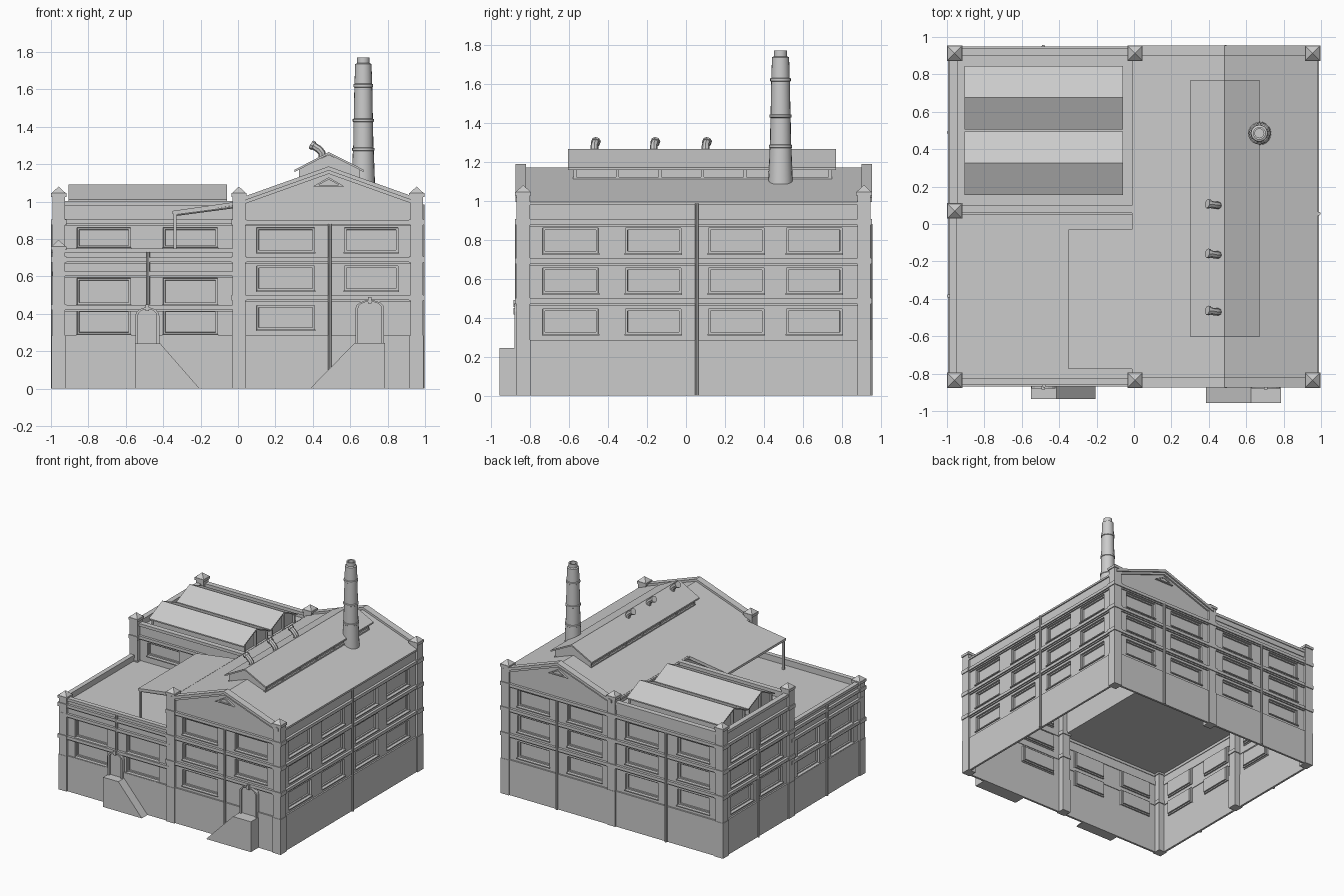
import bpy, bmesh, math

if "Cube" in bpy.data.objects:
    bpy.data.objects.remove(bpy.data.objects["Cube"])

FRONT, BACK, LEFT, RIGHT, MID = -0.85, 0.93, -0.975, 0.97, 0.07
ROWS = [(0.315, 0.445), (0.525, 0.655), (0.73, 0.86)]
LOWROWS = [(0.29, 0.42), (0.45, 0.59)]


def finish(name, bm):
    me = bpy.data.meshes.new(name)
    bm.to_mesh(me)
    bm.free()
    ob = bpy.data.objects.new(name, me)
    bpy.context.collection.objects.link(ob)
    return ob


def prism(name, pts, axis, a, b):
    """Extrude a profile; axis y takes (x, z) points, axis x takes (y, z)."""
    bm = bmesh.new()
    co = (lambda p, d: (p[0], d, p[1])) if axis == 'y' else (lambda p, d: (d, p[0], p[1]))
    va = [bm.verts.new(co(p, a)) for p in pts]
    vb = [bm.verts.new(co(p, b)) for p in pts]
    bm.faces.new(va)
    bm.faces.new(vb[::-1])
    for i in range(len(pts)):
        j = (i + 1) % len(pts)
        bm.faces.new((va[j], va[i], vb[i], vb[j]))
    bmesh.ops.recalc_face_normals(bm, faces=bm.faces)
    return finish(name, bm)


def box(name, x0, x1, y0, y1, z0, z1):
    return prism(name, [(x0, z0), (x1, z0), (x1, z1), (x0, z1)], 'y', y0, y1)


def sheet(name, pts, axis, a, b, t):
    """Thin roof following an open profile."""
    return prism(name, pts + [(u, z - t) for u, z in reversed(pts)], axis, a, b)


def strip(name, axis, pos, sign, u0, u1, z0, z1, depth):
    """Box standing proud of a wall plane."""
    d0, d1 = sorted((pos - sign * 0.005, pos + sign * depth))
    return box(name, u0, u1, d0, d1, z0, z1) if axis == 'x' else box(name, d0, d1, u0, u1, z0, z1)


def wall(name, axis, pos, sign, u0, u1, z0, z1, cols, rows, bands=(), skip=(), plinth=True):
    """Single-sheet wall with recessed windows, sills, string courses and plinth."""
    us = sorted([u0, u1] + [u for c in cols for u in c])
    zs = sorted([z0, z1] + [z for r in rows for z in r])
    bm = bmesh.new()
    grid = [[bm.verts.new((u, pos, z) if axis == 'x' else (pos, u, z)) for z in zs] for u in us]
    wins = []
    for i in range(len(us) - 1):
        for j in range(len(zs) - 1):
            q = [grid[i][j], grid[i + 1][j], grid[i + 1][j + 1], grid[i][j + 1]]
            if (axis == 'x') == (sign > 0):
                q.reverse()
            f = bm.faces.new(q)
            if i % 2 and j % 2 and (i // 2, j // 2) not in skip:
                wins.append(f)
                strip(name + "_sill", axis, pos, sign, us[i] - 0.005, us[i + 1] + 0.005,
                      zs[j] - 0.008, zs[j], 0.01)
    bm.normal_update()
    for t, d in ((0.001, -0.015), (0.014, 0), (0.001, -0.012)):
        bmesh.ops.inset_individual(bm, faces=wins, thickness=t, depth=d)
    finish(name, bm)
    for z in bands:
        strip(name + "_string_course", axis, pos, sign, u0, u1, z - 0.012, z + 0.012, 0.02)
        strip(name + "_string_course_lower", axis, pos, sign, u0, u1, z - 0.022, z - 0.012, 0.01)
    if plinth:
        strip(name + "_plinth", axis, pos, sign, u0, u1, 0, 0.285, 0.012)


def pillar(x, y, top, collars):
    """Corner pier with wider foot, collars and pyramid cap."""
    def block(part, r, z0, z1):
        box("pier_" + part, x - r, x + r, y - r, y + r, z0, z1)
    block("shaft", 0.034, 0, top)
    block("foot", 0.037, 0, 0.285)
    for z in collars:
        block("collar", 0.041, z - 0.015, z + 0.015)
    block("cap", 0.041, top - 0.015, top + 0.005)
    bm = bmesh.new()
    base = [bm.verts.new((x + a * 0.038, y + b * 0.038, top + 0.005))
            for a, b in ((-1, -1), (1, -1), (1, 1), (-1, 1))]
    tip = bm.verts.new((x, y, top + 0.04))
    for i in range(4):
        bm.faces.new((base[i], base[(i + 1) % 4], tip))
    finish("pier_pyramid", bm)


def tube(name, pts, r):
    cu = bpy.data.curves.new(name, 'CURVE')
    cu.dimensions, cu.bevel_depth, cu.bevel_resolution, cu.use_fill_caps = '3D', r, 2, True
    sp = cu.splines.new('POLY')
    sp.points.add(len(pts) - 1)
    for p, c in zip(sp.points, pts):
        p.co = (*c, 1)
    ob = bpy.data.objects.new(name, cu)
    bpy.context.collection.objects.link(ob)
    bpy.ops.object.select_all(action='DESELECT')
    ob.select_set(True)
    bpy.context.view_layer.objects.active = ob
    bpy.ops.object.convert(target='MESH')
    bpy.ops.object.shade_smooth_by_angle()


def door(cx, z0, w, h):
    """Arched door with surround and keystone on the front wall."""
    def arch(r, spring):
        return [(cx - r, z0)] + [(cx - r * math.cos(math.pi * i / 8), spring + 0.035 * r / w * 2 *
                                  math.sin(math.pi * i / 8)) for i in range(9)] + [(cx + r, z0)]
    inner, outer = arch(w / 2, z0 + h), arch(w / 2 + 0.014, z0 + h)
    prism("door_panel", inner, 'y', FRONT - 0.014, FRONT)
    prism("door_surround", outer + inner[::-1], 'y', FRONT - 0.03, FRONT)
    box("door_keystone", cx - 0.01, cx + 0.01, FRONT - 0.036, FRONT, z0 + h + 0.025, z0 + h + 0.06)


# Outer walls, open underneath
TALL = (0.485, 0.69, 0.89)
HALL, WING = [(0.10, 0.41), (0.57, 0.855)], [(-0.86, -0.575), (-0.40, -0.11)]
wall("hall_front_wall", 'x', FRONT, -1, 0, RIGHT, 0, 0.99, HALL, ROWS, TALL, skip={(1, 0)})
wall("hall_back_wall", 'x', BACK, 1, 0, RIGHT, 0, 0.99, HALL, ROWS, TALL)
wall("hall_right_wall", 'y', RIGHT, 1, FRONT, BACK, 0, 0.99,
     [(-0.735, -0.45), (-0.31, -0.025), (0.115, 0.40), (0.515, 0.80)], ROWS, TALL)
wall("hall_left_wall", 'y', 0, -1, FRONT, BACK, 0.69, 1.0, [], [], plinth=False)
wall("wing_back_wall", 'x', BACK, 1, LEFT, 0, 0, 0.99, WING, ROWS, TALL)
wall("wing_left_wall", 'y', LEFT, -1, MID, BACK, 0, 0.99, [(0.16, 0.44), (0.54, 0.82)], ROWS, TALL)
wall("wing_front_wall", 'x', MID, -1, LEFT, 0, 0.69, 0.99, WING, [(0.755, 0.86)], (0.895,), plinth=False)
wall("low_front_wall", 'x', FRONT, -1, LEFT, 0, 0, 0.74, WING, LOWROWS, (0.435, 0.615, 0.69))
wall("low_left_wall", 'y', LEFT, -1, FRONT, MID, 0, 0.74,
     [(-0.74, -0.46), (-0.31, -0.03)], LOWROWS, (0.435, 0.615, 0.69))

# Piers
for x, y in ((0.005, -0.835), (0.955, -0.835), (0.005, 0.913), (0.955, 0.913), (-0.959, 0.913), (-0.959, MID)):
    pillar(x, y, 1.04, TALL)
pillar(-0.959, -0.835, 0.755, (0.435, 0.69))

# Hall roof, open canopy over the low roof
sheet("hall_roof", [(-0.01, 0.995), (0.485, 1.17), (0.985, 0.992)], 'y', FRONT, BACK, 0.015)
sheet("canopy_roof", [(-0.35, 0.95), (0, 1.0)], 'y', -0.775, -0.03, 0.018)
for y in (-0.765, -0.04):
    box("canopy_post", -0.345, -0.33, y - 0.008, y + 0.008, 0.69, 0.94)
    tube("canopy_beam", [(-0.34, y, 0.93), (0, y, 0.975)], 0.008)

# Gable ends with stepped coping and triangular vent
for y, s in ((FRONT, -1), (BACK, 1)):
    inner = y - s * 0.03
    prism("gable", [(0, 0.985), (RIGHT, 0.985), (0.485, 1.17)], 'y', y, inner)
    sheet("gable_coping", [(0, 1.015), (0.485, 1.188), (RIGHT, 1.015)], 'y', y + s * 0.025, inner, 0.022)
    sheet("gable_moulding", [(0, 0.993), (0.485, 1.166), (RIGHT, 0.993)], 'y', y + s * 0.013, inner, 0.018)
    tri, hole = [(0.40, 1.08), (0.485, 1.13), (0.57, 1.08)], [(0.43, 1.088), (0.485, 1.118), (0.54, 1.088)]
    prism("gable_vent", hole, 'y', y + s * 0.006, y)
    for i in range(3):
        j = (i + 1) % 3
        prism("gable_vent_frame", [tri[i], tri[j], hole[j], hole[i]], 'y', y + s * 0.015, y)

# Low roof and parapet
box("low_roof", LEFT, 0, FRONT, MID, 0.69, 0.70)
box("low_front_parapet", LEFT, 0, FRONT - 0.012, FRONT + 0.025, 0.728, 0.75)
box("low_left_parapet", LEFT - 0.012, LEFT + 0.025, FRONT, MID, 0.728, 0.75)
box("low_front_parapet_inner", LEFT, 0, FRONT + 0.005, FRONT + 0.02, 0.69, 0.73)
box("low_left_parapet_inner", LEFT + 0.005, LEFT + 0.02, FRONT, MID, 0.69, 0.73)

# Back wing roof, parapet and twin ridge skylights
box("wing_roof", LEFT, 0, MID, BACK, 0.94, 0.95)
for y, s in ((MID, -1), (BACK, 1)):
    ya, yb = sorted((y + s * 0.012, y - s * 0.03))
    box("wing_parapet", LEFT, 0, ya, yb, 0.98, 1.003)
    box("wing_parapet_inner", LEFT, 0, ya + 0.014, yb - 0.006, 0.94, 0.985)
box("wing_left_parapet", LEFT - 0.012, LEFT + 0.03, MID, BACK, 0.98, 1.003)
box("wing_left_parapet_inner", LEFT + 0.005, LEFT + 0.025, MID, BACK, 0.94, 0.985)
for y in (0.155, 0.505):
    prism("skylight_body", [(y + 0.02, 0.95), (y + 0.32, 0.95), (y + 0.32, 1.01),
                            (y + 0.17, 1.075), (y + 0.02, 1.01)], 'x', -0.88, -0.08)
    sheet("skylight_roof", [(y, 1.012), (y + 0.17, 1.09), (y + 0.34, 1.012)], 'x', -0.905, -0.06, 0.01)
    for x in (-0.888, -0.072):
        for u in (0.025, 0.17, 0.315):
            top = 1.075 if u == 0.17 else 1.01
            box("skylight_end_post", x - 0.008, x + 0.008, y + u - 0.007, y + u + 0.007, 0.95, top)

# Roof lantern with glazing bars and three bent vents
prism("lantern_body", [(0.335, 1.09), (0.335, 1.18), (0.485, 1.25), (0.64, 1.18), (0.64, 1.08)], 'y', -0.575, 0.745)
sheet("lantern_roof", [(0.303, 1.17), (0.485, 1.265), (0.672, 1.17)], 'y', -0.605, 0.77, 0.012)
for x in (0.333, 0.642):
    box("lantern_sill", x - 0.01, x + 0.01, -0.58, 0.75, 1.10, 1.122)
    for i in range(7):
        y = -0.57 + i * 1.31 / 6
        box("lantern_bar", x - 0.007, x + 0.007, y - 0.008, y + 0.008, 1.11, 1.175)
for y in (0.10, -0.165, -0.47):
    tube("roof_vent", [(0.452, y, 1.235), (0.448, y, 1.262), (0.432, y, 1.28), (0.395, y + 0.008, 1.303)], 0.02)
    tube("roof_vent_rim", [(0.405, y + 0.006, 1.297), (0.392, y + 0.009, 1.305)], 0.025)

# Chimney turned from a profile
bm = bmesh.new()
prof = [(0.063, 1.085), (0.056, 1.27), (0.06, 1.273), (0.06, 1.285), (0.054, 1.288), (0.052, 1.425),
        (0.057, 1.428), (0.057, 1.44), (0.051, 1.443), (0.048, 1.61), (0.053, 1.613), (0.053, 1.627),
        (0.047, 1.63), (0.044, 1.735), (0.034, 1.74), (0.034, 1.77), (0.024, 1.77), (0.024, 1.68), (0, 1.68)]
vs = [bm.verts.new((0.67 + r, 0.485, z)) for r, z in prof]
es = [bm.edges.new(e) for e in zip(vs, vs[1:])]
bmesh.ops.spin(bm, geom=vs + es, cent=(0.67, 0.485, 0), axis=(0, 0, 1), angle=math.tau, steps=20)
bmesh.ops.remove_doubles(bm, verts=bm.verts, dist=0.0005)
bmesh.ops.recalc_face_normals(bm, faces=bm.faces)
chimney = finish("chimney", bm)
bpy.ops.object.select_all(action='DESELECT')
chimney.select_set(True)
bpy.context.view_layer.objects.active = chimney
bpy.ops.object.shade_smooth_by_angle()

# Entrance ramps and doors
prism("right_entrance_ramp", [(0.385, 0), (0.785, 0), (0.785, 0.245), (0.625, 0.245)], 'y', -0.957, FRONT)
prism("left_entrance_ramp", [(-0.55, 0), (-0.205, 0), (-0.415, 0.24), (-0.55, 0.24)], 'y', -0.935, FRONT)
door(0.705, 0.245, 0.125, 0.185)
door(-0.485, 0.24, 0.10, 0.15)

# Downpipes
for x, y, z0, z1 in ((0.49, FRONT - 0.018, 0.02, 0.88), (-0.48, FRONT - 0.015, 0.45, 0.73),
                     (RIGHT + 0.018, 0.055, 0, 0.985), (0.49, BACK + 0.018, 0, 0.88),
                     (-0.485, BACK + 0.018, 0, 0.88), (LEFT - 0.015, 0.49, 0, 0.88),
                     (LEFT - 0.015, -0.385, 0, 0.73)):
    tube("downpipe", [(x, y, z0), (x, y, z1)], 0.01)
